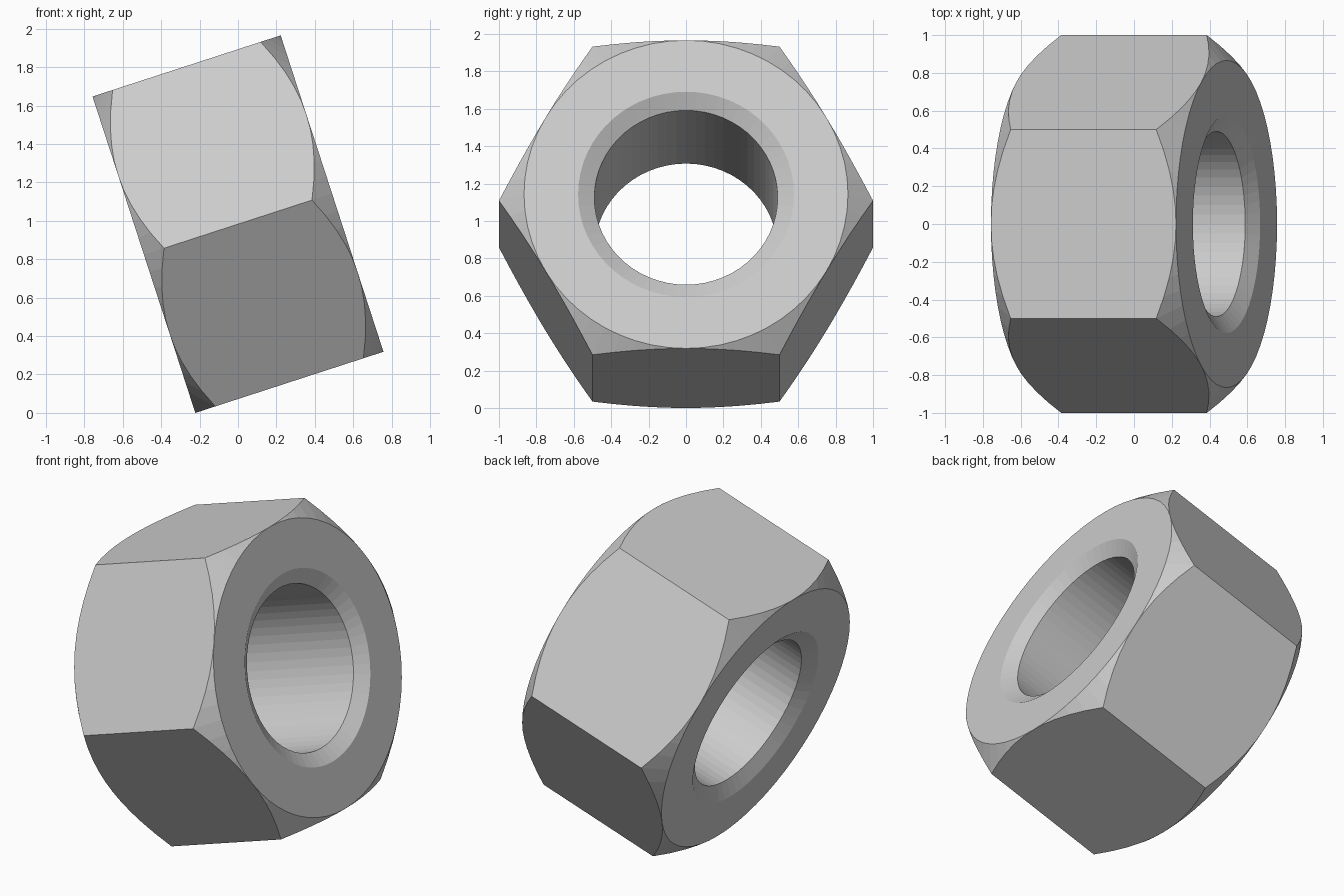
import bpy, bmesh, math
from mathutils import Matrix

cube = bpy.data.objects.get("Cube")
if cube:
    bpy.data.objects.remove(cube, do_unlink=True)

SEGMENTS = 60                       # multiple of 12: hits corners and flat centres
FLAT = math.cos(math.pi / 6)        # centre to flat, for a corner radius of 1
HALF = 0.515                        # half the thickness
CORNER_DROP = 0.11                  # depth of the outer chamfer at a corner
BORE, BORE_RIM, BORE_DROP = 0.49, 0.577, 0.055
TILT = math.radians(18)

steel = bpy.data.materials.new("grey steel")
steel.use_nodes = True
grey = (0.6, 0.6, 0.6, 1)
steel.diffuse_color = grey
steel.node_tree.nodes["Principled BSDF"].inputs["Base Color"].default_value = grey


def section(angle):
    """Closed (radius, height) outline of the nut at one angle."""
    sixth = math.pi / 3
    radius = FLAT / math.cos((angle + sixth / 2) % sixth - sixth / 2)
    edge = HALF - CORNER_DROP * (radius - FLAT) / (1 - FLAT)
    upper = [(BORE, HALF - BORE_DROP), (BORE_RIM, HALF), (FLAT, HALF), (radius, edge)]
    return upper + [(r, -z) for r, z in reversed(upper)]


# Sweep the outline around the axis
bm = bmesh.new()
loops = []
for i in range(SEGMENTS):
    a = math.tau * i / SEGMENTS
    loops.append([bm.verts.new((r * math.cos(a), r * math.sin(a), z)) for r, z in section(a)])
for i, loop in enumerate(loops):
    after = loops[(i + 1) % SEGMENTS]
    for j in range(len(loop)):
        k = (j + 1) % len(loop)
        bm.faces.new((loop[j], loop[k], after[k], after[j]))

# Chamfers vanish at the flat centres; join the flat faces there
bmesh.ops.remove_doubles(bm, verts=bm.verts, dist=0.0001)
bmesh.ops.recalc_face_normals(bm, faces=bm.faces)
sides = [e for e in bm.edges if len(e.link_faces) == 2
         and abs(e.verts[0].co.z - e.verts[1].co.z) > 0.5
         and e.calc_face_angle() < 0.01]
bmesh.ops.dissolve_edges(bm, edges=sides, use_verts=False)

# Lean the axis and rest the nut on the ground
height = FLAT * math.cos(TILT) + HALF * math.sin(TILT)
bm.transform(Matrix.Translation((0, 0, height)) @ Matrix.Rotation(math.pi / 2 - TILT, 4, 'Y'))

mesh = bpy.data.meshes.new("hex_nut")
bm.to_mesh(mesh)
bm.free()
mesh.materials.append(steel)
nut = bpy.data.objects.new("hex_nut", mesh)
bpy.context.collection.objects.link(nut)
